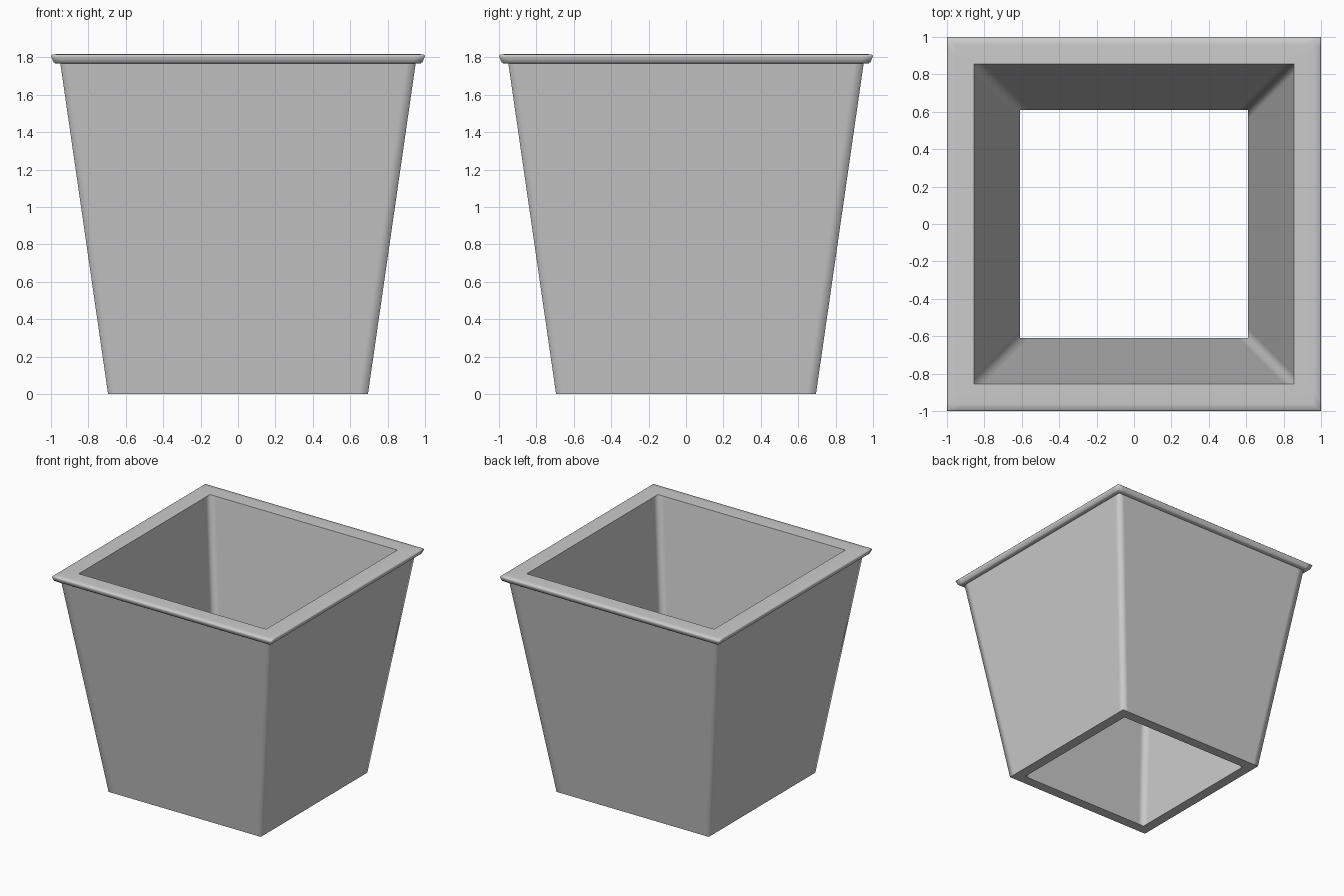
import bpy
import bmesh

if "Cube" in bpy.data.objects:
    bpy.data.objects.remove(bpy.data.objects["Cube"])

grey = bpy.data.materials.new("plain grey")
grey.diffuse_color = (0.6, 0.6, 0.6, 1)
grey.use_nodes = True
grey.node_tree.nodes["Principled BSDF"].inputs["Base Color"].default_value = grey.diffuse_color


def square_loop(bm, half, z, inset):
    """Square ring with support points beside each corner."""
    pts = []
    a, b = half, half - inset
    for sx, sy in ((1, -1), (1, 1), (-1, 1), (-1, -1)):
        corner = [(sx * a, sy * b), (sx * a, sy * a), (sx * b, sy * a)]
        pts += corner if sx * sy > 0 else corner[::-1]
    return [bm.verts.new((x, y, z)) for x, y in pts]


def square_sweep(name, profile, sharp_rows, inset=0.05):
    """Closed (half width, height) profile carried round a square."""
    bm = bmesh.new()
    rings = [square_loop(bm, h, z, inset) for h, z in profile]
    for i, ring in enumerate(rings):
        nxt = rings[(i + 1) % len(rings)]
        n = len(ring)
        for j in range(n):
            k = (j + 1) % n
            bm.faces.new((ring[j], ring[k], nxt[k], nxt[j])).smooth = True
    bmesh.ops.recalc_face_normals(bm, faces=bm.faces)
    for row in sharp_rows:
        ring = rings[row]
        for j in range(len(ring)):
            bm.edges.get((ring[j], ring[j - 1])).smooth = False
    mesh = bpy.data.meshes.new(name)
    bm.to_mesh(mesh)
    bm.free()
    mesh.materials.append(grey)
    obj = bpy.data.objects.new(name, mesh)
    bpy.context.collection.objects.link(obj)
    return obj


# Tapered open-ended tub with a rolled rim, outside upward then inside down
square_sweep("planter_tub", [
    (0.695, 0.0), (0.702, 0.05), (0.943, 1.72), (0.95, 1.768),   # outer wall
    (0.978, 1.768), (0.987, 1.775), (0.993, 1.79),               # rim underside
    (1.0, 1.808), (0.994, 1.815), (0.96, 1.818),                 # rim edge
    (0.855, 1.818), (0.848, 1.77), (0.617, 0.05), (0.61, 0.0),   # inner wall
], sharp_rows=(0, 3, 10, 13))
